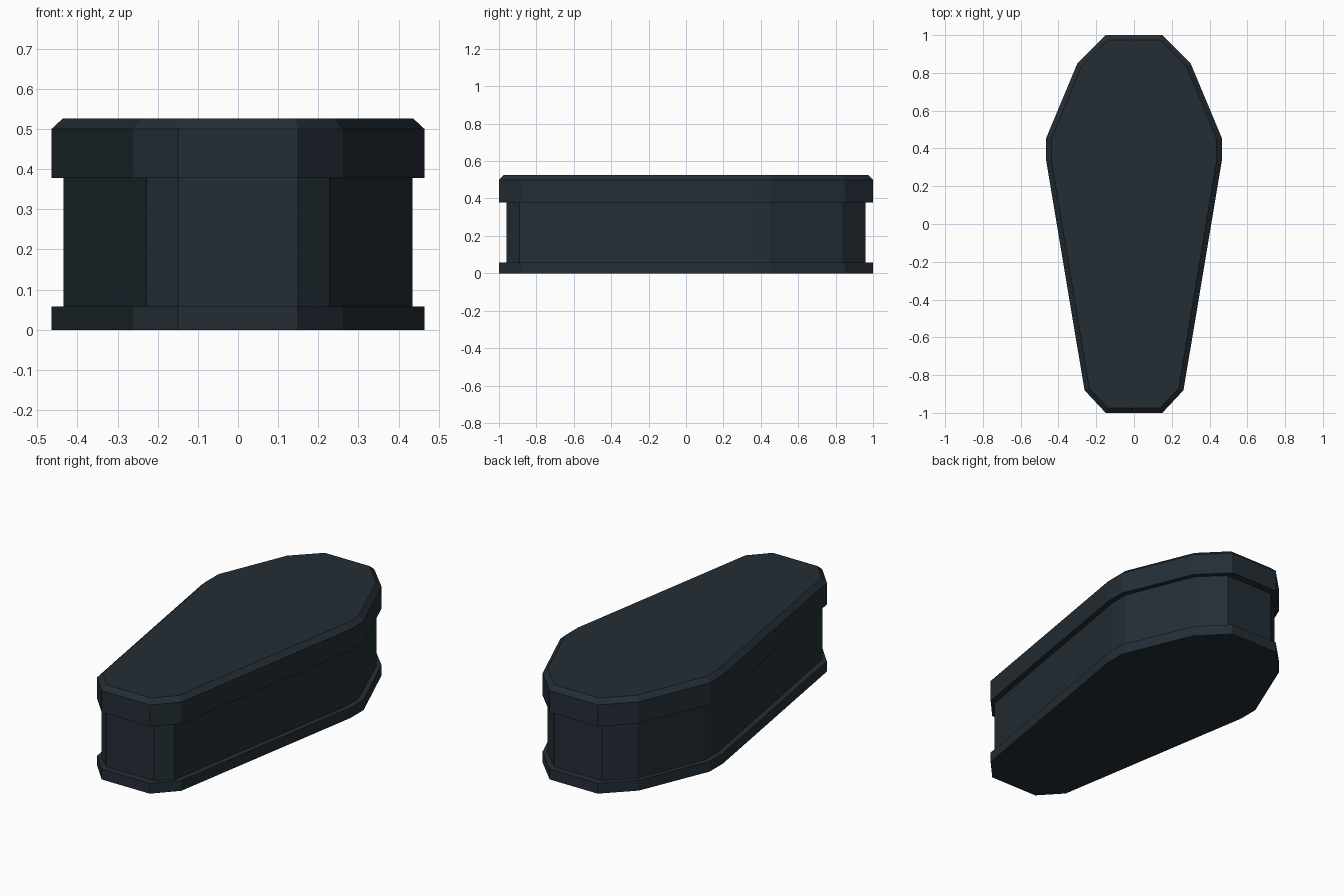
import bpy
import bmesh

if "Cube" in bpy.data.objects:
    bpy.data.objects.remove(bpy.data.objects["Cube"])

slate = bpy.data.materials.new("dark slate")
slate.diffuse_color = (0.017, 0.027, 0.036, 1)
slate.use_nodes = True
slate.node_tree.nodes["Principled BSDF"].inputs["Base Color"].default_value = slate.diffuse_color

# right half of each outline, from the back end to the front end
RIM = [(0.15, 1.0), (0.30, 0.85), (0.465, 0.455), (0.465, 0.335), (0.262, -0.88), (0.15, -1.0)]
WALL = [(0.15, 0.96), (0.28, 0.835), (0.435, 0.45), (0.435, 0.335), (0.228, -0.89), (0.15, -0.96)]
TOP = [(0.14, 0.973), (0.278, 0.835), (0.437, 0.45), (0.437, 0.338), (0.237, -0.868), (0.14, -0.973)]


def stack(name, layers):
    """Closed solid through mirrored outlines given as (half outline, height)."""
    bm = bmesh.new()
    rings = []
    for half, z in layers:
        loop = half + [(-x, y) for x, y in reversed(half)]
        rings.append([bm.verts.new((x, y, z)) for x, y in loop])
    n = len(rings[0])
    bm.faces.new(rings[0])
    bm.faces.new(rings[-1][::-1])
    for a, b in zip(rings, rings[1:]):
        for i in range(n):
            j = (i + 1) % n
            bm.faces.new((a[i], b[i], b[j], a[j]))
    bmesh.ops.recalc_face_normals(bm, faces=bm.faces)
    mesh = bpy.data.meshes.new(name)
    bm.to_mesh(mesh)
    bm.free()
    mesh.materials.append(slate)
    bpy.context.collection.objects.link(bpy.data.objects.new(name, mesh))


# base plinth, recessed walls, overhanging lid with a chamfered top edge
stack("base", [(RIM, 0), (RIM, 0.058)])
stack("walls", [(WALL, 0.058), (WALL, 0.378)])
stack("lid", [(RIM, 0.378), (RIM, 0.5), (TOP, 0.526)])
